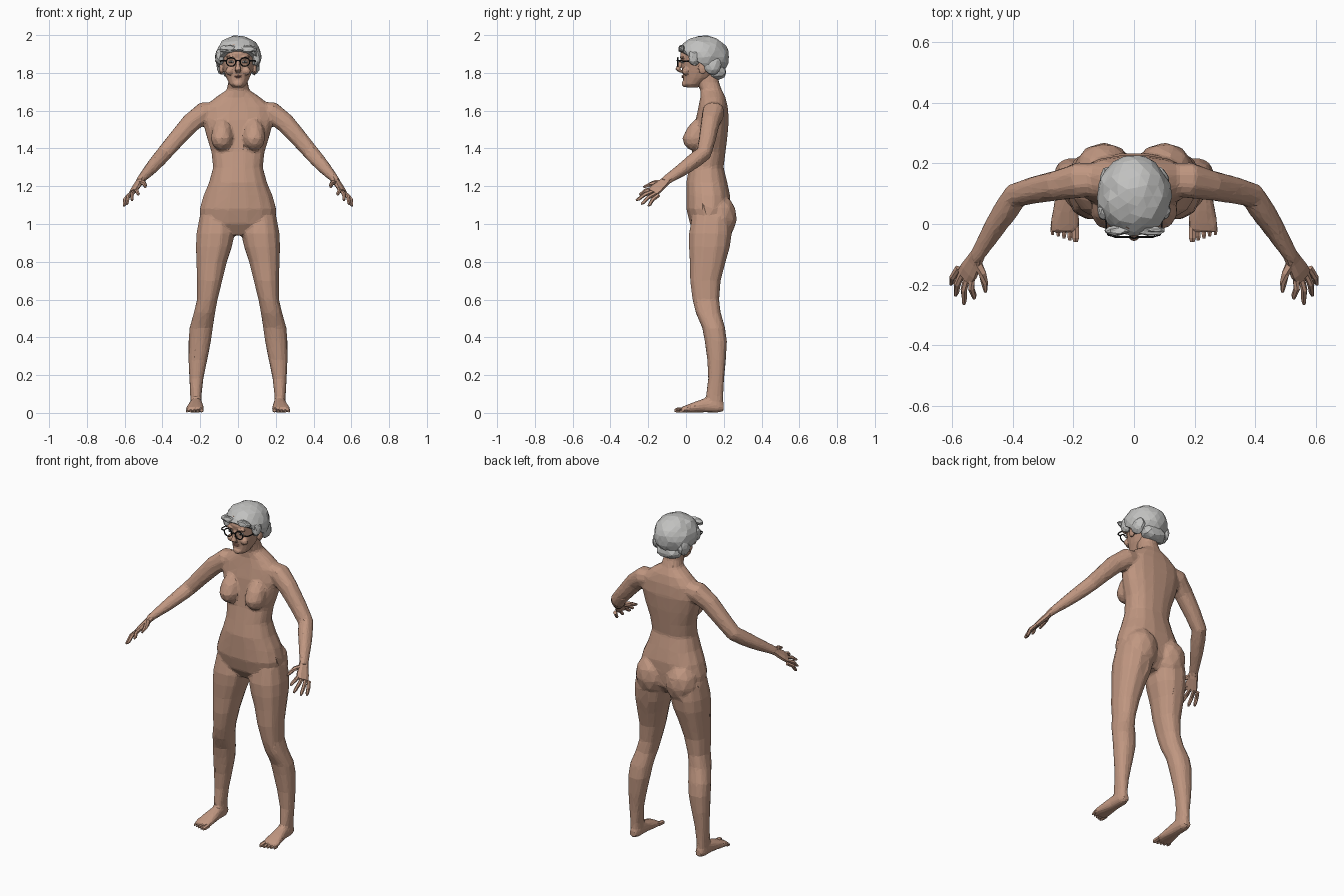
import bpy, bmesh, math, random
from mathutils import Vector, Matrix

random.seed(4)
default = bpy.data.objects.get("Cube")
if default:
    bpy.data.objects.remove(default, do_unlink=True)

X, Y, Z = Vector((1, 0, 0)), Vector((0, 1, 0)), Vector((0, 0, 1))
SIDES = (-1, 1)


def material(name, r, g, b):
    mat = bpy.data.materials.new(name)
    mat.use_nodes = True
    mat.diffuse_color = (r, g, b, 1)
    mat.node_tree.nodes["Principled BSDF"].inputs["Base Color"].default_value = (r, g, b, 1)
    return mat


skin = material("skin", .53, .31, .22)
lip = material("lip", .4, .19, .14)
grey = material("grey hair", .53, .53, .52)
black = material("black frame", .012, .012, .012)
white = material("eye white", .7, .68, .65)


def loft(bm, rings, n=12, axis=None, ref=Y, square=.85):
    """Closed tube through rings of (centre, half width, half depth)."""
    loops = []
    for i, (c, a, b) in enumerate(rings):
        before, after = rings[max(i - 1, 0)][0], rings[min(i + 1, len(rings) - 1)][0]
        t = axis or (after - before).normalized()
        v = (ref - t * ref.dot(t)).normalized()
        u = v.cross(t)
        loop = []
        for k in range(n):
            ang = math.tau * (k + .5) / n
            co, si = math.cos(ang), math.sin(ang)
            px = math.copysign(abs(co) ** square, co) * a
            py = math.copysign(abs(si) ** square, si) * b
            loop.append(bm.verts.new(c + u * px + v * py))
        loops.append(loop)
    for low, high in zip(loops, loops[1:]):
        for k in range(n):
            j = (k + 1) % n
            bm.faces.new((low[k], low[j], high[j], high[k]))
    bm.faces.new(loops[0][::-1])
    bm.faces.new(loops[-1])


def slices(rows, s=1):
    """Rings from rows of height, front, back, left and right limits."""
    return [(Vector((s * (lo + hi) / 2, (f + b) / 2, z)), (hi - lo) / 2, (b - f) / 2)
            for z, f, b, lo, hi in rows]


def path(rows, s=1):
    return [(Vector((s * x, y, z)), a, b) for x, y, z, a, b in rows]


def blob(bm, centre, radii, detail=2, tilt=0):
    mat = Matrix.Translation(centre) @ Matrix.Rotation(tilt, 4, "X") @ Matrix.Diagonal((*radii, 1))
    return bmesh.ops.create_icosphere(bm, subdivisions=detail, radius=1, matrix=mat)["verts"]


def finish(bm, name, mat):
    bmesh.ops.recalc_face_normals(bm, faces=bm.faces)
    mesh = bpy.data.meshes.new(name)
    bm.to_mesh(mesh)
    bm.free()
    mesh.materials.append(mat)
    obj = bpy.data.objects.new(name, mesh)
    bpy.context.collection.objects.link(obj)
    return obj


def fuse(obj, voxel, smooth, ratio):
    """Merge overlapping volumes, then reduce them to broad facets."""
    remesh = obj.modifiers.new("merge", "REMESH")
    remesh.mode = "VOXEL"
    remesh.voxel_size = voxel
    soften = obj.modifiers.new("soften", "SMOOTH")
    soften.iterations = smooth
    facet = obj.modifiers.new("facet", "DECIMATE")
    facet.ratio = ratio
    facet.use_symmetry = True
    facet.symmetry_axis = "X"


# Body: torso, limbs and feet fused into one skin
body = bmesh.new()
torso = [(.94, .06, .18, .08), (1, .02, .23, .2), (1.08, 0, .235, .205), (1.15, 0, .235, .185),
         (1.22, 0, .22, .155), (1.3, .015, .2, .133), (1.38, .03, .21, .142), (1.46, .04, .22, .167),
         (1.55, .05, .228, .19), (1.62, .065, .222, .18), (1.67, .075, .21, .12),
         (1.71, .075, .19, .06), (1.75, .055, .175, .052), (1.8, .03, .17, .05)]
loft(body, slices([(z, f, b, -w, w) for z, f, b, w in torso]), 16, Z)

leg = [(1.04, .03, .24, .03, .205), (.95, .013, .245, .015, .222), (.88, .013, .235, .03, .225),
       (.8, .018, .212, .057, .222), (.7, .02, .185, .082, .218), (.6, .033, .177, .107, .218),
       (.53, .05, .185, .12, .235), (.45, .085, .208, .132, .258), (.38, .098, .218, .142, .263),
       (.28, .112, .212, .162, .263), (.18, .117, .202, .183, .258), (.09, .105, .198, .193, .253),
       (.03, .1, .198, .19, .253)]
foot = [(.222, .2, .03, .02, .022), (.222, .17, .036, .032, .035), (.222, .1, .04, .036, .038),
        (.225, .05, .031, .043, .03), (.228, 0, .021, .05, .02), (.23, -.028, .015, .048, .014)]
arm = [(.1, .15, 1.6, .05, .05), (.18, .145, 1.59, .058, .06), (.25, .128, 1.535, .053, .05),
       (.33, .112, 1.445, .046, .045), (.39, .095, 1.375, .042, .041), (.42, .05, 1.34, .04, .041),
       (.46, -.01, 1.295, .034, .036), (.515, -.1, 1.235, .021, .027), (.525, -.115, 1.22, .02, .027)]
for s in SIDES:
    loft(body, slices(leg, s), 12, Z)
    loft(body, path(foot, s), 12, -Y, Z)
    loft(body, path(arm, s), 10)
    # Buttocks
    blob(body, (s * .1, .175, 1.03), (.1, .095, .125), tilt=-.1)
    # Breasts, flatter above and fuller below
    for v in blob(body, (s * .085, .045, 1.455), (.06, .065, .07)):
        if v.co.z > 1.455:
            v.co.y += (v.co.z - 1.455) * .5
            v.co.z += (v.co.z - 1.455) * .6
fuse(finish(body, "body", skin), .008, 5, .07)

# Head with jaw, nose, brow and ears
head = bmesh.new()
skull = [(1.722, .005, .06, .028), (1.74, -.016, .09, .046), (1.775, -.016, .14, .063),
         (1.81, -.02, .17, .075), (1.85, -.024, .19, .085), (1.9, -.033, .2, .09),
         (1.95, -.02, .18, .08)]
loft(head, slices([(z, f, b, -w, w) for z, f, b, w in skull]), 16, Z, square=1)
loft(head, path([(0, -.02, 1.87, .008, .012), (0, -.036, 1.84, .011, .012),
                 (0, -.044, 1.818, .018, .014), (0, -.025, 1.802, .014, .01)]), 8, -Z)
blob(head, (0, -.008, 1.742), (.026, .015, .018))
for s in SIDES:
    blob(head, (s * .088, .09, 1.825), (.012, .024, .035), tilt=-.2)
    blob(head, (s * .037, -.022, 1.883), (.03, .012, .008))
    blob(head, (s * .045, -.002, 1.81), (.022, .02, .022))
fuse(finish(head, "head", skin), .005, 3, .16)

lips = bmesh.new()
for z in (1.777, 1.784):
    blob(lips, (0, -.016, z), (.022, .008, .004), 1)
finish(lips, "lips", lip)

# Eyes
eyes, pupils = bmesh.new(), bmesh.new()
for s in SIDES:
    blob(eyes, (s * .036, -.018, 1.858), (.015, .011, .007))
    blob(pupils, (s * .036, -.026, 1.858), (.005, .004, .005), 1)
finish(eyes, "eyes", white)
finish(pupils, "pupils", black)

# Hands: palm, four fingers and thumb
hands = bmesh.new()
across = Vector((.045, .03, -.035))
tips = [(.527, -.247, 1.155), (.562, -.265, 1.125), (.59, -.237, 1.105), (.605, -.2, 1.095)]
for s in SIDES:
    flip = Vector((s, 1, 1))
    spread = across * flip
    loft(hands, path([(.512, -.095, 1.24, .018, .024), (.528, -.125, 1.212, .017, .03),
                      (.545, -.155, 1.188, .015, .037), (.558, -.176, 1.168, .012, .035)], s),
         8, ref=spread)
    for i, tip in enumerate(tips):
        base = (Vector((.535, -.175, 1.187)) + across * (i / 3)) * flip
        end = Vector(tip) * flip
        middle = base.lerp(end, .5) + Vector((s * .006, -.004, .006))
        loft(hands, [(base, .011, .011), (middle, .0105, .0105), (base.lerp(end, .85), .009, .009),
                     (end, .005, .005)], 6)
    loft(hands, path([(.522, -.12, 1.222, .014, .016), (.5, -.165, 1.218, .013, .014),
                      (.493, -.195, 1.207, .011, .011), (.49, -.225, 1.195, .005, .006)], s), 6)
finish(hands, "hands", skin)

# Toes, from the big one outwards
toes = bmesh.new()
for s in SIDES:
    for i in range(5):
        x = s * (.193 + .019 * i)
        r = .013 if i == 0 else .0095 - .0005 * i
        tip = -.06 + .006 * i
        loft(toes, [(Vector((x, -.01, r + .004)), r, r), (Vector((x, tip + .014, r + .002)), r, r),
                    (Vector((x, tip, r)), r * .6, r * .6)], 6, -Y, Z)
finish(toes, "toes", skin)

# Hair: a cropped cap with a slanted hairline, side locks and nape
hair = bmesh.new()
blob(hair, (0, .092, 1.885), (.122, .136, .113), 3)
bmesh.ops.bisect_plane(hair, geom=hair.verts[:] + hair.edges[:] + hair.faces[:],
                       plane_co=(0, .08, 1.848), plane_no=(0, .53, .85), clear_inner=True)
bmesh.ops.holes_fill(hair, edges=[e for e in hair.edges if e.is_boundary])
blob(hair, (0, .165, 1.805), (.08, .05, .045))
for s in SIDES:
    blob(hair, (s * .095, .045, 1.885), (.025, .035, .045))
    blob(hair, (s * .088, .14, 1.84), (.028, .05, .05))
    blob(hair, (s * .055, -.022, 1.927), (.045, .016, .02))
for v in hair.verts:
    v.co += Vector([random.uniform(-.004, .004) for _ in range(3)])
    v.co.z = min(v.co.z, 2)
finish(hair, "hair", grey)

# Spectacles: round rims, bridge and temples
frame = bmesh.new()
for s in SIDES:
    rim = [Vector((s * .037 + math.cos(a) * .025, -.043, 1.858 + math.sin(a) * .023))
           for a in [math.tau * k / 16 for k in range(17)]]
    loft(frame, [(p, .0035, .0035) for p in rim], 6)
    loft(frame, path([(.06, -.043, 1.863, .003, .004), (.086, -.036, 1.863, .003, .004),
                      (.092, -.02, 1.863, .003, .004), (.093, .085, 1.855, .003, .004)], s), 6, ref=Z)
loft(frame, path([(-.014, -.044, 1.863, .003, .003), (0, -.047, 1.866, .003, .003),
                  (.014, -.044, 1.863, .003, .003)]), 6, ref=Z)
finish(frame, "spectacles", black)
